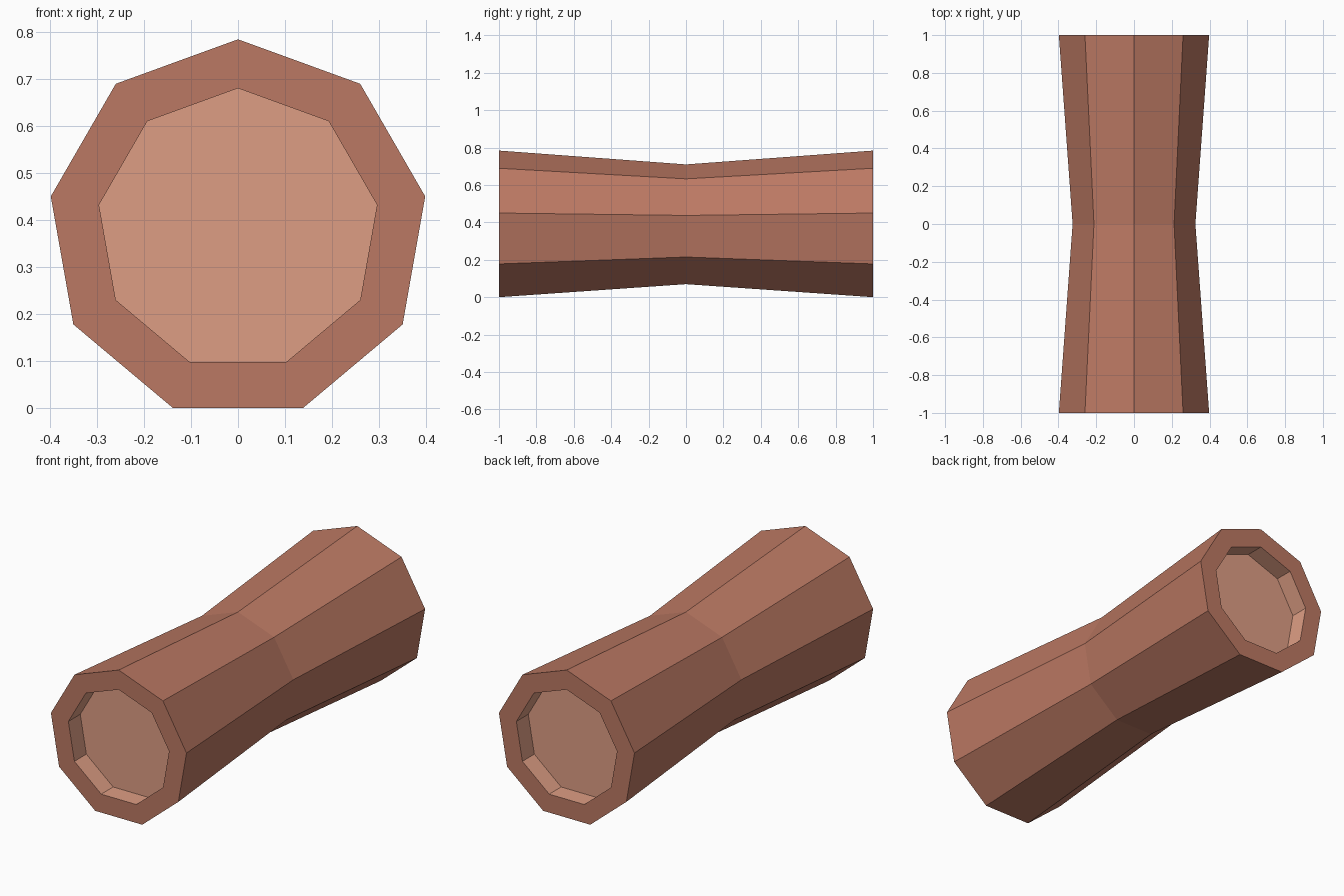
import bpy, bmesh, math

if "Cube" in bpy.data.objects:
    bpy.data.objects.remove(bpy.data.objects["Cube"])

SIDES, CENTRE_Z = 9, 0.38


def material(name, rgb):
    m = bpy.data.materials.new(name)
    m.diffuse_color = (*rgb, 1)
    m.use_nodes = True
    m.node_tree.nodes["Principled BSDF"].inputs["Base Color"].default_value = m.diffuse_color
    return m


outer = material("terracotta", (0.50, 0.19, 0.125))
inner = material("light clay", (0.73, 0.34, 0.23))

# Profile along the length: (y, radius), recess floor to recess floor
profile = [(-0.9, 0.30), (-1, 0.30), (-1, 0.404), (0, 0.33),
           (1, 0.404), (1, 0.30), (0.9, 0.30)]

bm = bmesh.new()
rings = []
for y, r in profile:
    rings.append([bm.verts.new((r * math.sin(a), y, CENTRE_Z + r * math.cos(a)))
                  for a in (2 * math.pi * i / SIDES for i in range(SIDES))])

# Walls; the first and last bands are the recess walls
for k, (a, b) in enumerate(zip(rings, rings[1:])):
    for i in range(SIDES):
        j = (i + 1) % SIDES
        f = bm.faces.new((a[i], a[j], b[j], b[i]))
        f.material_index = int(k in (0, len(rings) - 2))

# Recess floors
for ring in (rings[0], rings[-1]):
    bm.faces.new(ring).material_index = 1

bmesh.ops.recalc_face_normals(bm, faces=bm.faces)
mesh = bpy.data.meshes.new("waisted_tube")
bm.to_mesh(mesh)
bm.free()
mesh.materials.append(outer)
mesh.materials.append(inner)
bpy.context.collection.objects.link(bpy.data.objects.new("waisted_tube", mesh))
